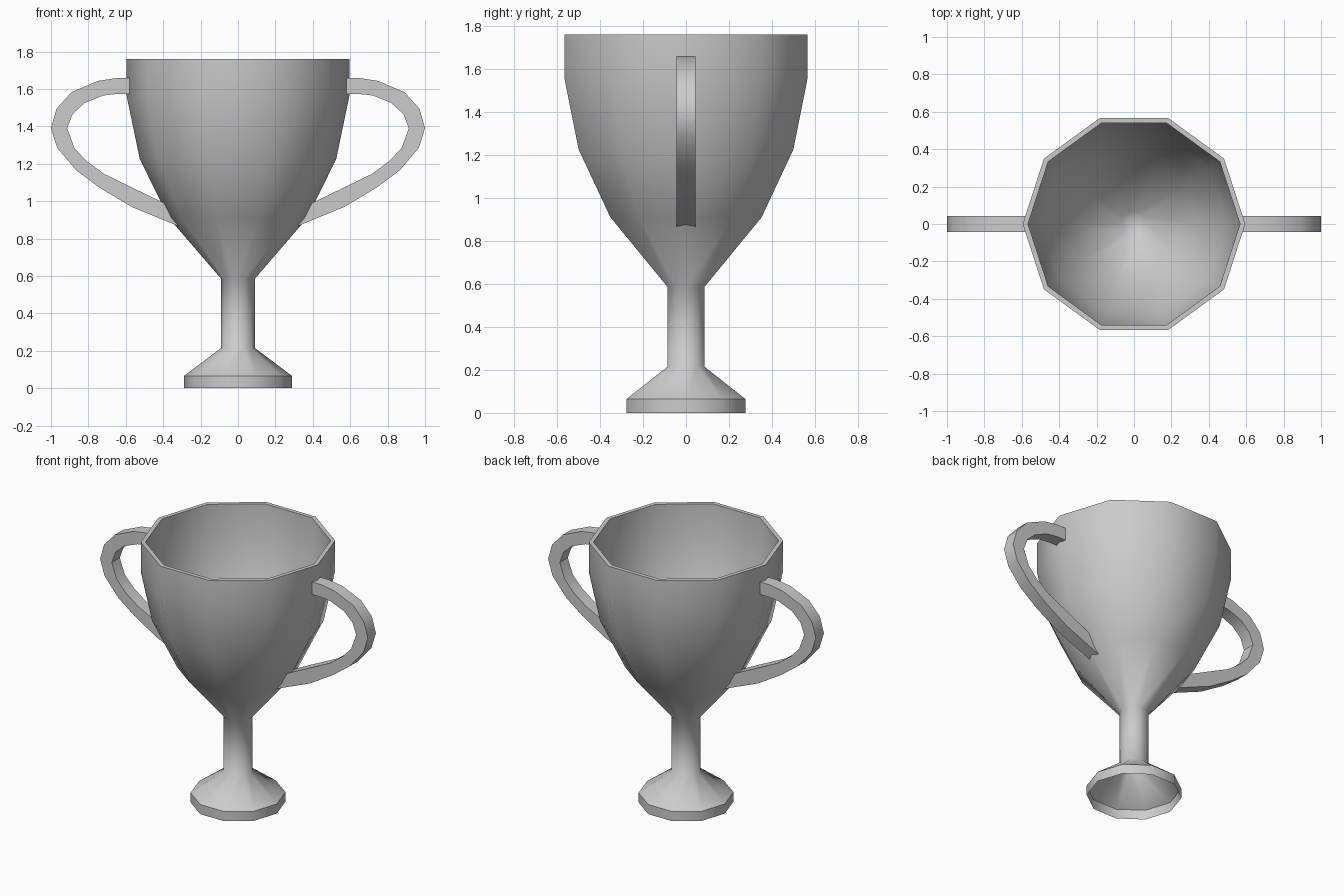
import bpy
import bmesh
from math import cos, sin, pi, radians

if "Cube" in bpy.data.objects:
    bpy.data.objects.remove(bpy.data.objects["Cube"], do_unlink=True)

SIDES = 10

# One plain grey metal for the whole cup
grey = bpy.data.materials.new("light grey")
grey.use_nodes = True
colour = (0.6, 0.6, 0.6, 1)
grey.diffuse_color = colour
grey.node_tree.nodes["Principled BSDF"].inputs["Base Color"].default_value = colour


def finish(bm, name, angle):
    """Turn a bmesh into a smooth-shaded object with crisp edges."""
    mesh = bpy.data.meshes.new(name)
    bm.to_mesh(mesh)
    bm.free()
    mesh.materials.append(grey)
    obj = bpy.data.objects.new(name, mesh)
    bpy.context.collection.objects.link(obj)
    bpy.ops.object.select_all(action='DESELECT')
    obj.select_set(True)
    bpy.context.view_layer.objects.active = obj
    bpy.ops.object.shade_smooth_by_angle(angle=radians(angle))
    return obj


def lathe(name, profile):
    """Revolve (radius, height) points; a zero radius closes to a point."""
    bm = bmesh.new()
    rings = []
    for r, z in profile:
        if r == 0:
            rings.append([bm.verts.new((0, 0, z))] * SIDES)
        else:
            angles = [2 * pi * i / SIDES for i in range(SIDES)]
            rings.append([bm.verts.new((r * cos(a), r * sin(a), z)) for a in angles])
    for low, high in zip(rings, rings[1:]):
        for i in range(SIDES):
            j = (i + 1) % SIDES
            corners = dict.fromkeys((low[i], low[j], high[j], high[i]))
            bm.faces.new(list(corners))
    return finish(bm, name, 60)


def handle(name, side):
    """Sweep a square band between the inner and outer outlines."""
    inner = [(.575, 1.573), (.65, 1.573), (.72, 1.565), (.82, 1.525), (.885, 1.465),
             (.913, 1.39), (.875, 1.285), (.81, 1.215), (.715, 1.145), (.56, 1.07), (.385, .985)]
    outer = [(.575, 1.658), (.65, 1.658), (.75, 1.643), (.89, 1.583), (.97, 1.495),
             (1, 1.39), (.967, 1.285), (.865, 1.165), (.745, 1.075), (.57, .97), (.315, .865)]
    half = 0.043
    bm = bmesh.new()
    loops = []
    for (xi, zi), (xo, zo) in zip(inner, outer):
        corners = [(xi, -half, zi), (xo, -half, zo), (xo, half, zo), (xi, half, zi)]
        loops.append([bm.verts.new((side * x, y, z)) for x, y, z in corners])
    for a, b in zip(loops, loops[1:]):
        for i in range(4):
            j = (i + 1) % 4
            bm.faces.new((a[i], a[j], b[j], b[i]))
    bm.faces.new(loops[0])
    bm.faces.new(loops[-1])
    bmesh.ops.recalc_face_normals(bm, faces=bm.faces)
    return finish(bm, name, 40)


# Foot: an upright band, hollow underneath
lathe("foot_band", [(.29, 0), (.29, .065)])

# Foot cone, stem and bowl, turning over the rim to the inside of the bowl
lathe("stem_and_bowl", [
    (.29, .065), (.09, .215), (.09, .585), (.37, .91), (.525, 1.225),
    (.595, 1.56), (.595, 1.76),
    (.567, 1.76), (.565, 1.56), (.497, 1.235), (.342, .925), (.07, .61), (0, .6)])

# Matching handles
handle("left_handle", 1)
handle("right_handle", -1)
